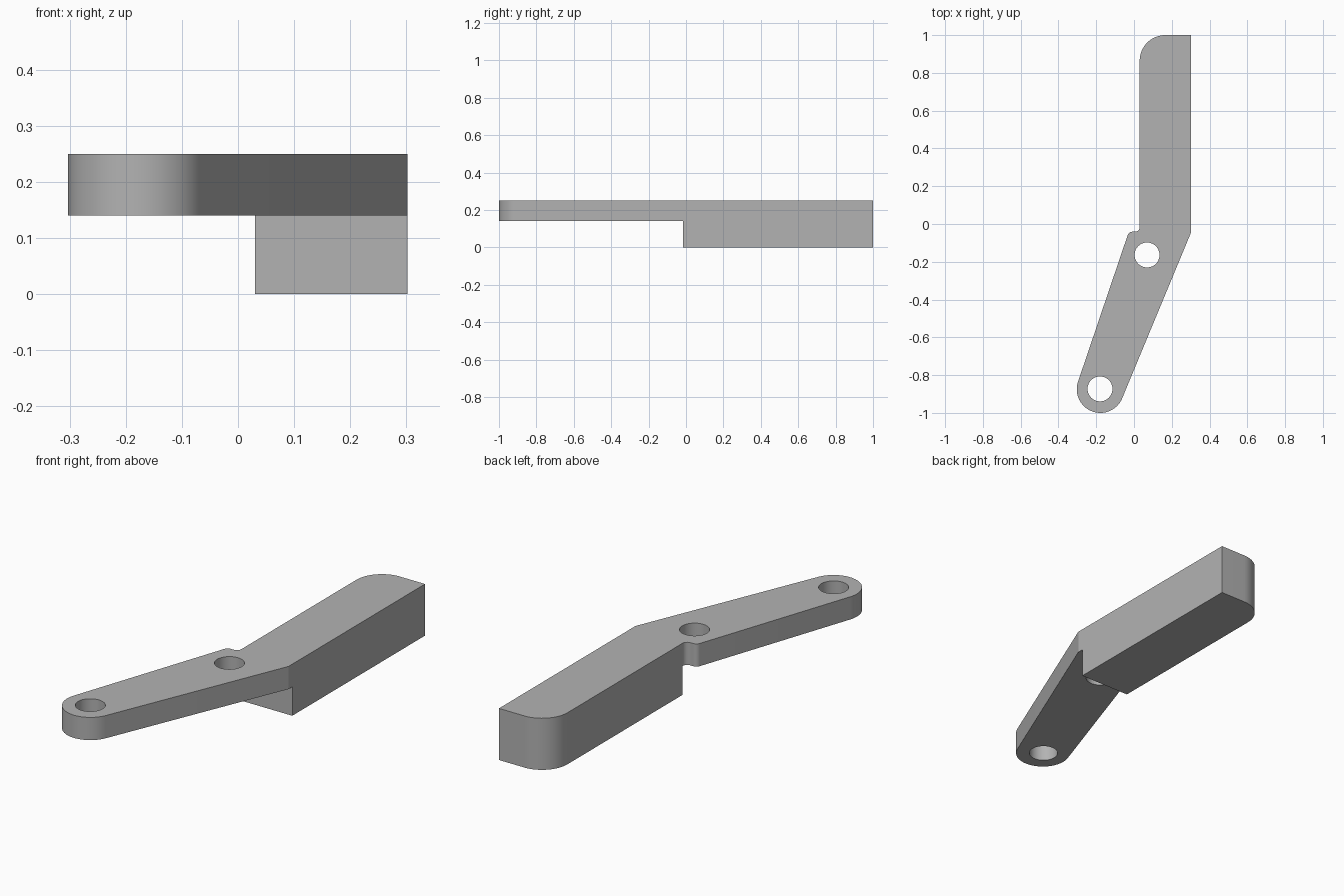
import bpy
import bmesh
from math import cos, sin, radians

cube = bpy.data.objects.get("Cube")
if cube:
    bpy.data.objects.remove(cube, do_unlink=True)

TOP = 0.25         # upper face of the whole lever
ARM_BOTTOM = 0.14  # underside of the thin arm
STEP_Y = -0.016    # where the thick handle block begins

grey = bpy.data.materials.new("plain grey")
grey.use_nodes = True
colour = (0.45, 0.45, 0.45, 1)
grey.diffuse_color = colour
grey.node_tree.nodes["Principled BSDF"].inputs["Base Color"].default_value = colour


def arc(cx, cy, r, start, end, steps):
    """Points along an arc, angles in degrees."""
    angles = [radians(start + (end - start) * i / steps) for i in range(steps + 1)]
    return [(cx + r * cos(a), cy + r * sin(a)) for a in angles]


def prism(name, outline, z0, z1):
    """Solid made by extruding a flat outline from z0 to z1."""
    bm = bmesh.new()
    face = bm.faces.new([bm.verts.new((x, y, z0)) for x, y in outline])
    raised = bmesh.ops.extrude_face_region(bm, geom=[face])["geom"]
    verts = [v for v in raised if isinstance(v, bmesh.types.BMVert)]
    bmesh.ops.translate(bm, verts=verts, vec=(0, 0, z1 - z0))
    bmesh.ops.recalc_face_normals(bm, faces=bm.faces)
    mesh = bpy.data.meshes.new(name)
    bm.to_mesh(mesh)
    bm.free()
    mesh.materials.append(grey)
    obj = bpy.data.objects.new(name, mesh)
    bpy.context.collection.objects.link(obj)
    return obj


def cut(target, cutter):
    """Subtract the cutter from the target, then discard it."""
    cutter.hide_render = True
    mod = target.modifiers.new("cut", 'BOOLEAN')
    mod.operation = 'DIFFERENCE'
    mod.solver = 'EXACT'
    mod.object = cutter
    bpy.context.view_layer.objects.active = target
    bpy.ops.object.modifier_apply(modifier=mod.name)
    bpy.data.objects.remove(cutter, do_unlink=True)


# Lever outline: handle, rounded back corner, small notch, angled arm, round tip
outline = [(0.302, -0.045), (0.302, 1.0)]
outline += arc(0.166, 0.864, 0.136, 90, 180, 16)
outline += arc(0.005, STEP_Y, 0.025, 0, -90, 8)
outline += arc(-0.0095, -0.066, 0.025, 90, 161, 8)
outline += arc(-0.178, -0.875, 0.125, 161, 337, 32)
lever = prism("lever", outline, 0, TOP)

# Thin the arm from below
cut(lever, prism("arm_relief", [(-1, -2), (1, -2), (1, STEP_Y), (-1, STEP_Y)],
                 -0.5, ARM_BOTTOM))

# Pivot and tip holes
for name, x, y in (("pivot_hole", 0.069, -0.164), ("tip_hole", -0.18, -0.873)):
    cut(lever, prism(name, arc(x, y, 0.066, 0, 352.5, 47), -0.5, 0.5))

# Smooth the curved walls, keep the corners sharp
bpy.ops.object.select_all(action='DESELECT')
lever.select_set(True)
bpy.context.view_layer.objects.active = lever
bpy.ops.object.shade_smooth_by_angle(angle=radians(20))
